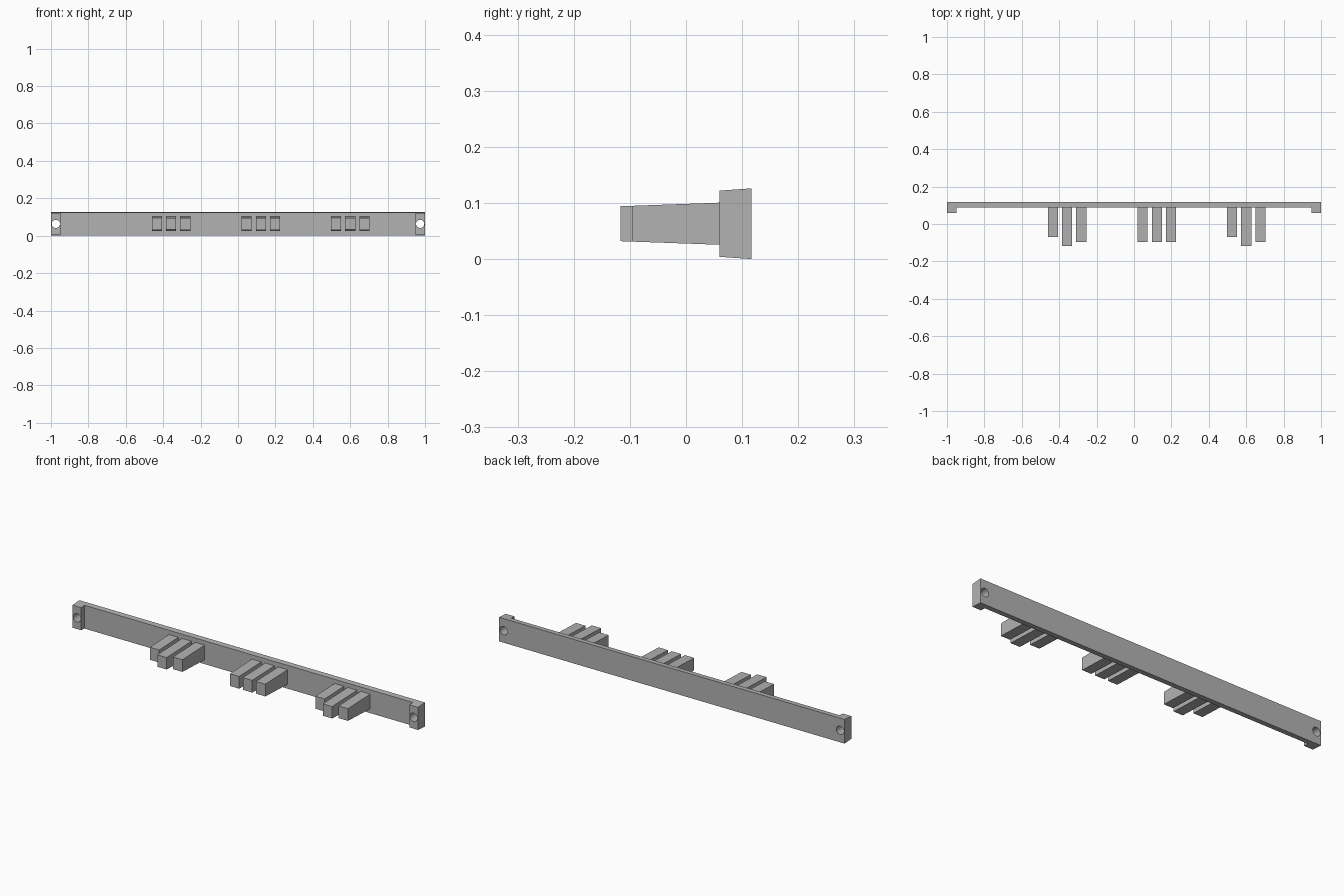
import bpy
import bmesh
import math

cube = bpy.data.objects.get("Cube")
if cube:
    bpy.data.objects.remove(cube, do_unlink=True)

# Single grey plastic colour
grey = bpy.data.materials.new("grey_plastic")
grey.use_nodes = True
colour = (0.45, 0.45, 0.45, 1)
grey.diffuse_color = colour
grey.node_tree.nodes["Principled BSDF"].inputs["Base Color"].default_value = colour

MID = 0.063
BACK, WEB, TAB = 0.117, 0.088, 0.06


def drafted_prism(name, outline, half_height):
    """Extrude a plan outline up and down, with height varying along y."""
    bm = bmesh.new()
    rings = [[bm.verts.new((x, y, MID + s * half_height(y))) for x, y in outline]
             for s in (-1, 1)]
    bm.faces.new(rings[0])
    bm.faces.new(rings[1])
    n = len(outline)
    for i in range(n):
        j = (i + 1) % n
        bm.faces.new((rings[0][i], rings[0][j], rings[1][j], rings[1][i]))
    bmesh.ops.recalc_face_normals(bm, faces=bm.faces)
    mesh = bpy.data.meshes.new(name)
    bm.to_mesh(mesh)
    bm.free()
    mesh.materials.append(grey)
    obj = bpy.data.objects.new(name, mesh)
    bpy.context.collection.objects.link(obj)
    return obj


def bar_half(y):
    return 0.063 - (BACK - y) * 0.07


def key_half(y):
    return 0.0375 - (TAB - y) * 0.036


# Long bar with a forward tab at each end
right_half = [(1, BACK), (1, TAB), (0.95, TAB), (0.95, WEB)]
outline = right_half + [(-x, y) for x, y in reversed(right_half)]
bar = drafted_prism("mounting_bar", outline, bar_half)

# Screw holes through the tabs
for side in (-1, 1):
    bpy.ops.mesh.primitive_cylinder_add(
        vertices=24, radius=0.022, depth=0.2,
        location=(side * 0.974, 0.09, MID), rotation=(math.pi / 2, 0, 0))
    cutter = bpy.context.object
    cutter.name = "hole_cutter"
    cutter.hide_render = True
    cutter.data.materials.append(grey)
    cut = bar.modifiers.new("screw_hole", "BOOLEAN")
    cut.operation = "DIFFERENCE"
    cut.solver = "EXACT"
    cut.object = cutter
    bpy.context.view_layer.objects.active = bar
    bpy.ops.object.modifier_apply(modifier=cut.name)
    bpy.data.objects.remove(cutter, do_unlink=True)

bpy.ops.object.select_all(action="DESELECT")
bar.select_set(True)
bpy.context.view_layer.objects.active = bar
bpy.ops.object.shade_smooth_by_angle(angle=math.radians(30))

# Three groups of three tapered keys
stepped = (-0.07, -0.117, -0.095)
level = (-0.095, -0.095, -0.095)
groups = (("right", -0.358, stepped), ("middle", 0.122, level), ("left", 0.6, stepped))
for group, centre, tips in groups:
    for i, tip in enumerate(tips):
        x = centre + (i - 1) * 0.076
        w = 0.027
        drafted_prism(f"{group}_key_{i + 1}",
                      [(x - w, tip), (x + w, tip), (x + w, WEB + 0.003), (x - w, WEB + 0.003)],
                      key_half)
